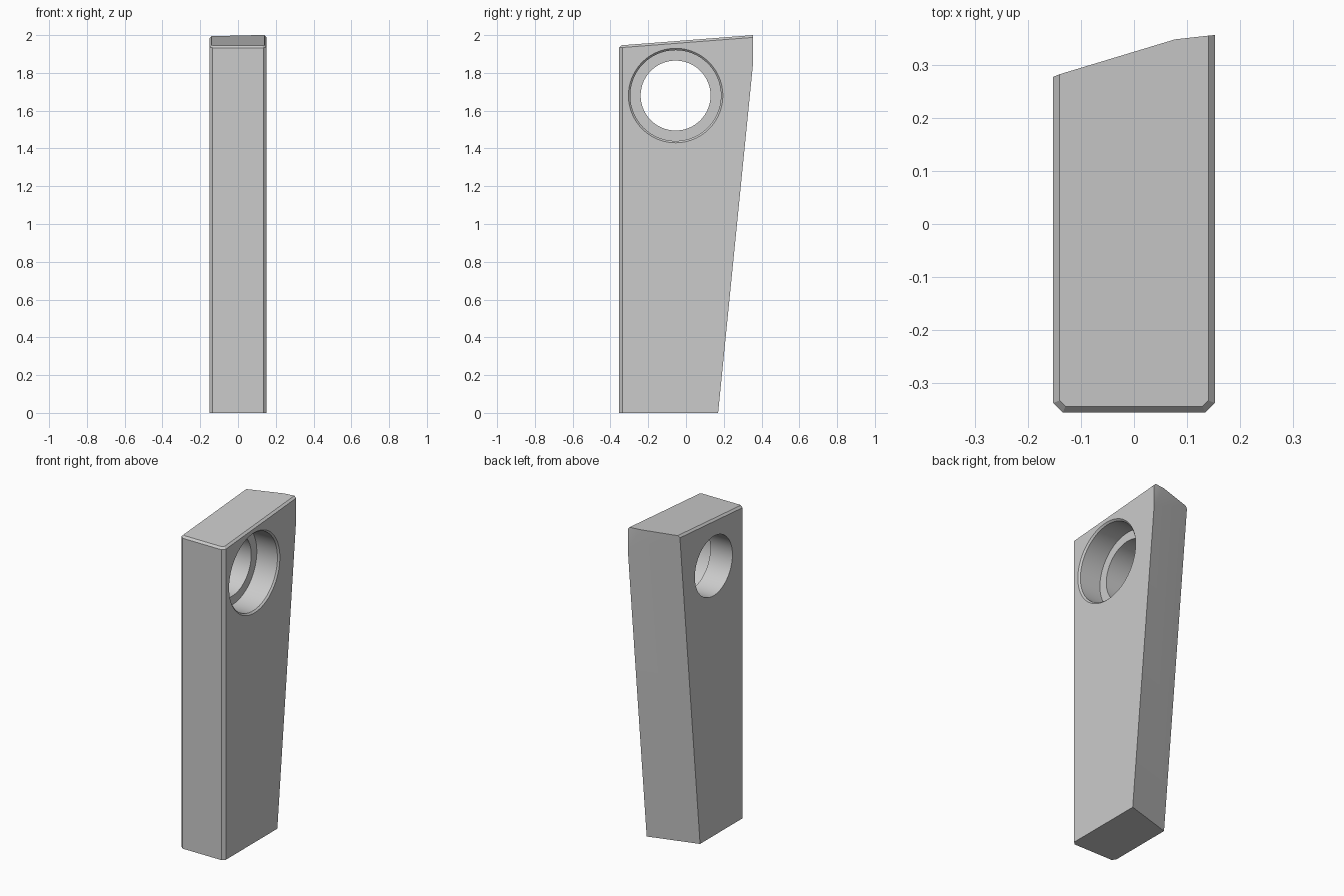
import bpy, bmesh, math
from mathutils import Vector, Matrix

cube = bpy.data.objects.get("Cube")
if cube:
    bpy.data.objects.remove(cube, do_unlink=True)

grey = bpy.data.materials.new("plain grey")
grey.use_nodes = True
colour = (0.6, 0.6, 0.6, 1)
grey.diffuse_color = colour
grey.node_tree.nodes["Principled BSDF"].inputs["Base Color"].default_value = colour

HALF_W, FRONT = 0.152, -0.355


def make_object(name, bm):
    bmesh.ops.recalc_face_normals(bm, faces=bm.faces)
    mesh = bpy.data.meshes.new(name)
    bm.to_mesh(mesh)
    bm.free()
    mesh.materials.append(grey)
    obj = bpy.data.objects.new(name, mesh)
    bpy.context.collection.objects.link(obj)
    return obj


def slice_off(bm, point, normal):
    """Remove everything on the normal's side of a plane and cap the cut."""
    geom = bm.verts[:] + bm.edges[:] + bm.faces[:]
    cut = bmesh.ops.bisect_plane(bm, geom=geom, plane_co=point,
                                 plane_no=Vector(normal).normalized(), clear_outer=True)
    edges = [e for e in cut["geom_cut"] if isinstance(e, bmesh.types.BMEdge)]
    bmesh.ops.contextual_create(bm, geom=edges)


def chamfer(bm, width, rule):
    edges = [e for e in bm.edges if rule(*[v.co for v in e.verts])]
    bmesh.ops.bevel(bm, geom=edges, offset=width, segments=1, affect='EDGES')


# Tapered block: oversize box with a sloping top
bm = bmesh.new()
bmesh.ops.create_cube(bm, size=1)
bmesh.ops.scale(bm, vec=(2 * HALF_W, 1, 2.2), verts=bm.verts)
bmesh.ops.translate(bm, vec=(0, FRONT + 0.5, 1.1), verts=bm.verts)
slice_off(bm, (0, FRONT, 1.945), (0, -0.0775, 1))

# Chamfers on the upright front edges, then around the top
chamfer(bm, 0.018, lambda a, b: max(a.y, b.y) < FRONT + 0.01 and abs(a.z - b.z) > 1)
chamfer(bm, 0.012, lambda a, b: min(a.z, b.z) > 1.9 and min(a.y, b.y) < 0.5)

# Slanted back, and the small flat that trims its far corner
slice_off(bm, (HALF_W, 0.17, 0), (-0.3, 1, -0.1))
slice_off(bm, (HALF_W, 0.355, 1.85), (-0.11, 1, -0.005))
block = make_object("handle_block", bm)

# Stepped bore cutter, revolved about the x axis: (x, radius)
profile = [(-0.3, 0), (-0.3, 0.185), (0, 0.185), (0, 0.24),
           (HALF_W - 0.01, 0.24), (HALF_W, 0.25), (0.3, 0.25), (0.3, 0)]
bm = bmesh.new()
points = [bm.verts.new((x, 0, r)) for x, r in profile]
edges = [bm.edges.new(pair) for pair in zip(points, points[1:])]
bmesh.ops.spin(bm, geom=points + edges, cent=(0, 0, 0), axis=(1, 0, 0),
               angle=math.tau, steps=96, use_duplicate=False)
bmesh.ops.remove_doubles(bm, verts=bm.verts, dist=0.0001)
bmesh.ops.transform(bm, matrix=Matrix.Translation((0, -0.055, 1.68)), verts=bm.verts)
cutter = make_object("bore_cutter", bm)
cutter.hide_render = True

# Cut the bore
bore = block.modifiers.new("bore", 'BOOLEAN')
bore.operation = 'DIFFERENCE'
bore.solver = 'EXACT'
bore.object = cutter
bpy.ops.object.select_all(action='DESELECT')
bpy.context.view_layer.objects.active = block
block.select_set(True)
bpy.ops.object.modifier_apply(modifier="bore")
bpy.data.objects.remove(cutter, do_unlink=True)
bpy.ops.object.shade_smooth_by_angle(angle=math.radians(20))
